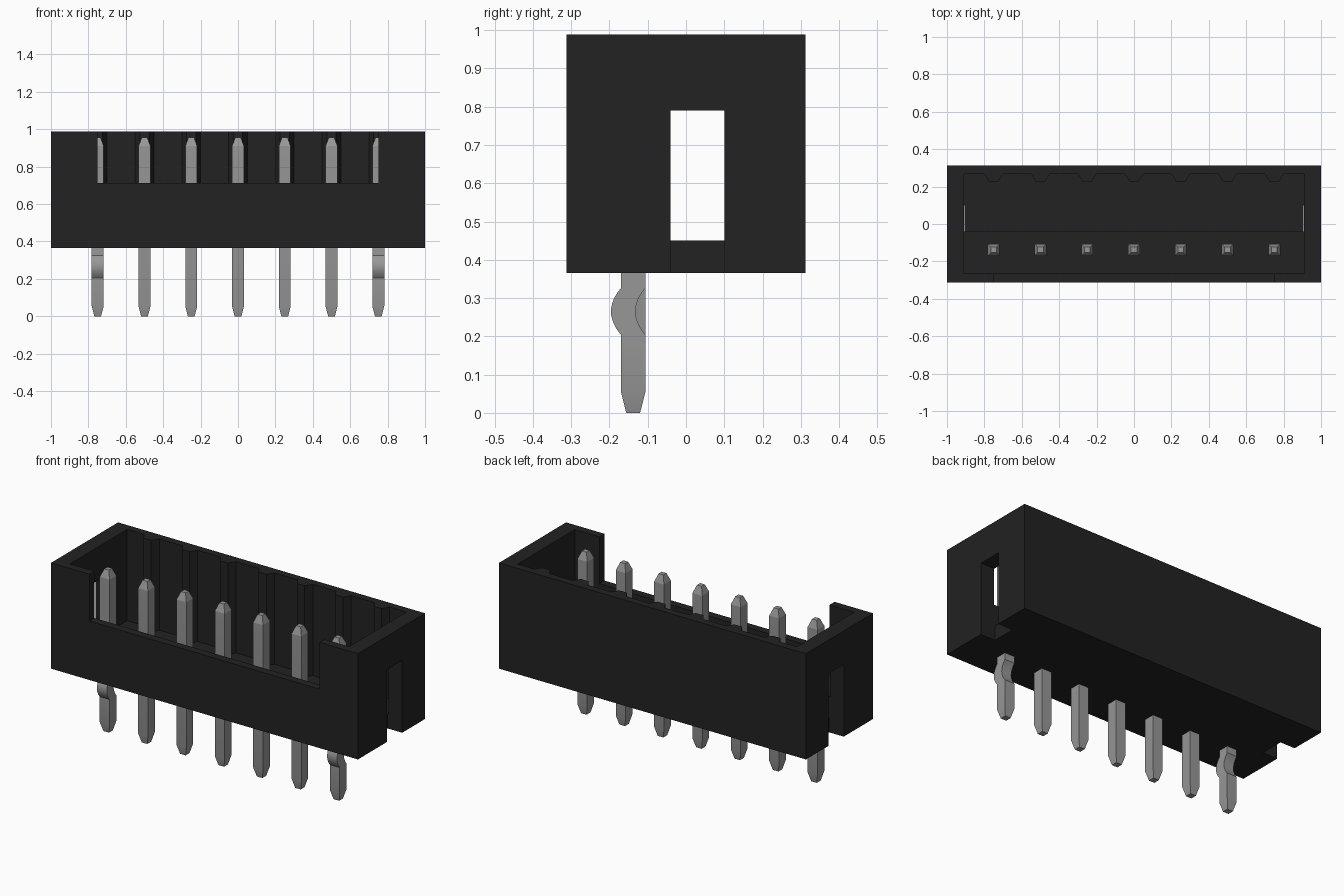
import bpy, bmesh

old = bpy.data.objects.get("Cube")
if old:
    bpy.data.objects.remove(old, do_unlink=True)


def material(name, rgb, rough):
    m = bpy.data.materials.new(name)
    m.use_nodes = True
    m.diffuse_color = (*rgb, 1)
    b = next(n for n in m.node_tree.nodes if n.type == 'BSDF_PRINCIPLED')
    b.inputs["Base Color"].default_value = (*rgb, 1)
    b.inputs["Roughness"].default_value = rough
    return m


BLACK = material("black plastic", (0.016, 0.016, 0.016), 0.6)
METAL = material("grey metal", (0.31, 0.31, 0.31), 0.5)


def loft(name, rings, mat):
    """Closed solid through rings of equal point count, bottom to top."""
    bm = bmesh.new()
    loops = [[bm.verts.new(p) for p in ring] for ring in rings]
    n = len(loops[0])
    bm.faces.new(loops[0][::-1])
    bm.faces.new(loops[-1])
    for a, b in zip(loops, loops[1:]):
        for i in range(n):
            j = (i + 1) % n
            bm.faces.new((a[i], a[j], b[j], b[i]))
    bmesh.ops.recalc_face_normals(bm, faces=bm.faces)
    me = bpy.data.meshes.new(name)
    bm.to_mesh(me)
    bm.free()
    me.materials.append(mat)
    ob = bpy.data.objects.new(name, me)
    bpy.context.collection.objects.link(ob)
    return ob


def prism(name, outline, z0, z1, mat=BLACK):
    return loft(name, [[(x, y, z) for x, y in outline] for z in (z0, z1)], mat)


def rect(x0, x1, y0, y1):
    return [(x0, y0), (x1, y0), (x1, y1), (x0, y1)]


def cut(target, cutter):
    cutter.hide_render = True
    mod = target.modifiers.new("cut", 'BOOLEAN')
    mod.operation = 'DIFFERENCE'
    mod.solver = 'EXACT'
    mod.object = cutter
    bpy.context.view_layer.objects.active = target
    bpy.ops.object.modifier_apply(modifier=mod.name)
    bpy.data.objects.remove(cutter, do_unlink=True)


PINS = [(i - 3) * 0.25 for i in range(7)]
BASE, TOP = 0.365, 0.988

# Housing block
housing = prism("housing", rect(-1, 1, -0.312, 0.312), BASE, TOP)

# Deep rear cavity, its back wall carrying a tapered rib behind each pin
outline = [(-0.91, -0.04), (0.91, -0.04), (0.91, 0.268)]
for x in reversed(PINS):
    outline += [(x + 0.05, 0.268), (x + 0.025, 0.228),
                (x - 0.025, 0.228), (x - 0.05, 0.268)]
outline.append((-0.91, 0.268))
cut(housing, prism("cavity_cutter", outline, 0.45, 1.2))

# Shallower front cavity leaves a raised shelf around the pins
cut(housing, prism("shelf_cutter", rect(-0.91, 0.91, -0.265, 0.02), 0.575, 1.2))

# Wide opening in the front wall
cut(housing, prism("front_cutter", rect(-0.75, 0.75, -0.5, -0.2), 0.712, 1.2))

# Slots through both end walls, open at the bottom
for s in (-1, 1):
    x0, x1 = sorted((s * 0.905, s * 1.2))
    cut(housing, prism("slot_cutter", rect(x0, x1, -0.04, 0.10), 0.2, 0.79))


# Square pins with tapered tips; the end pins have a retaining kink
def pin(name, x, kinked):
    sections = [(0, 0.018, 0), (0.055, 0.032, 0)]
    if kinked:
        for i in range(-6, 7):
            t = i / 6
            sections.append((0.265 + 0.061 * t, 0.032, 0.026 * (1 - t * t)))
    sections += [(0.91, 0.032, 0), (0.955, 0.015, 0)]
    rings = [[(px, py, z) for px, py in
              rect(x - h, x + h, -0.138 - h - d, -0.138 + h - d)]
             for z, h, d in sections]
    ob = loft(name, rings, METAL)
    bpy.ops.object.select_all(action='DESELECT')
    ob.select_set(True)
    bpy.context.view_layer.objects.active = ob
    bpy.ops.object.shade_smooth_by_angle(angle=0.26)


for i, x in enumerate(PINS):
    pin(f"pin_{i + 1}", x, i in (0, 6))
